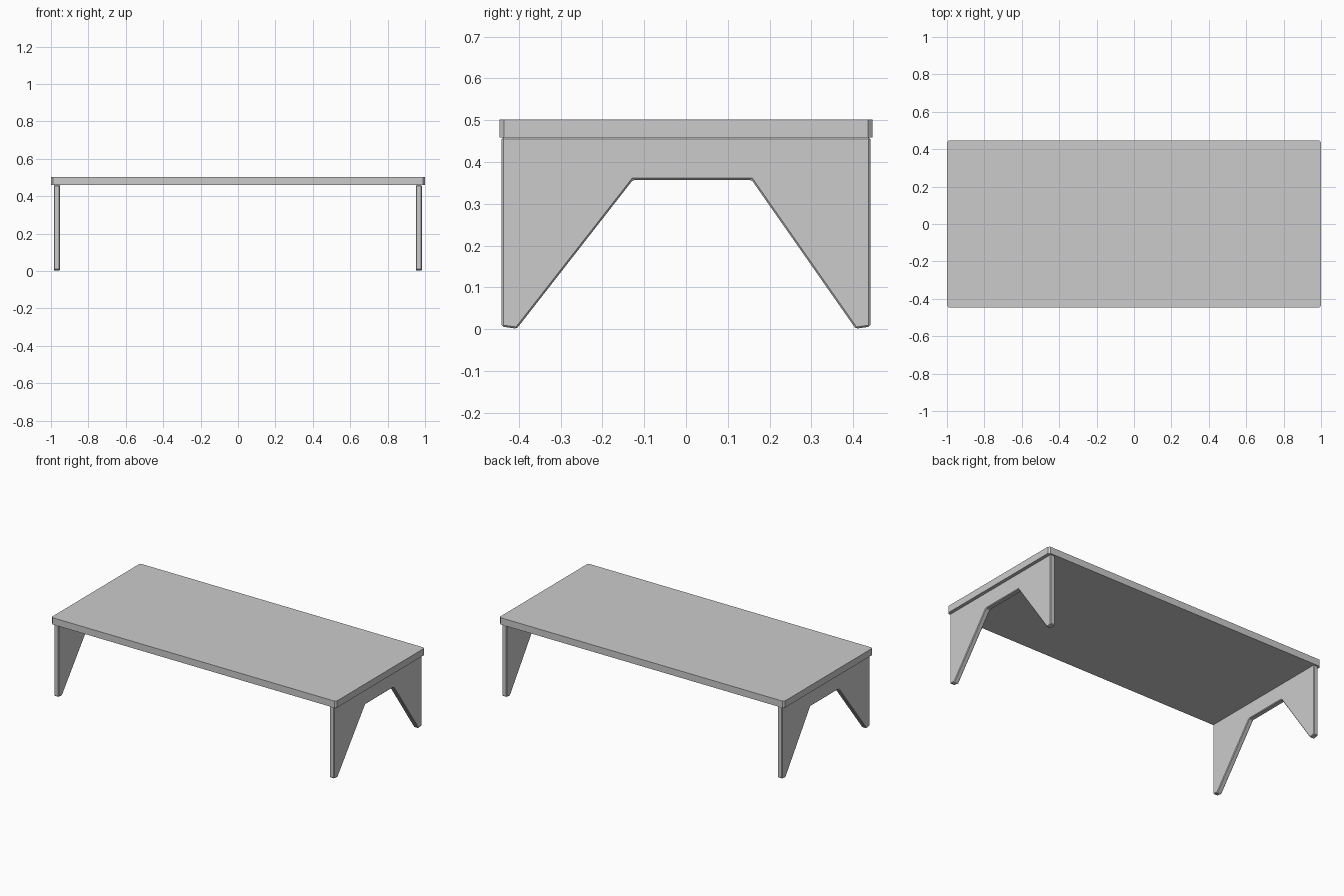
import bpy, bmesh

if "Cube" in bpy.data.objects:
    bpy.data.objects.remove(bpy.data.objects["Cube"])


def prism(name, pts, depth):
    """Extrude a planar outline along a vector into a closed solid."""
    bm = bmesh.new()
    face = bm.faces.new([bm.verts.new(p) for p in pts])
    ext = bmesh.ops.extrude_face_region(bm, geom=[face])
    verts = [g for g in ext["geom"] if isinstance(g, bmesh.types.BMVert)]
    bmesh.ops.translate(bm, verts=verts, vec=depth)
    bmesh.ops.recalc_face_normals(bm, faces=bm.faces)
    me = bpy.data.meshes.new(name)
    bm.to_mesh(me)
    bm.free()
    ob = bpy.data.objects.new(name, me)
    bpy.context.collection.objects.link(ob)
    return ob


# Table top: flat slab with slightly clipped vertical corners
X, Y, C = 1.0, 0.446, 0.01
BOTTOM, TOP = 0.459, 0.502
outline = []
for sx, sy in ((1, 1), (-1, 1), (-1, -1), (1, -1)):
    pair = [(sx * X, sy * (Y - C), BOTTOM), (sx * (X - C), sy * Y, BOTTOM)]
    outline += pair if sx * sy > 0 else pair[::-1]
prism("table_top", outline, (0, 0, TOP - BOTTOM))

# End panels: trapezoid cut-out leaves two tapering feet
profile = [(-0.441, BOTTOM), (-0.441, 0.006), (-0.405, 0.001), (-0.127, 0.357),
           (0.157, 0.357), (0.406, 0.001), (0.441, 0.006), (0.441, BOTTOM)]
THICK = 0.032
for name, x in (("left_leg_panel", -0.984), ("right_leg_panel", 0.951)):
    leg = prism(name, [(x, y, z) for y, z in profile], (THICK, 0, 0))
    bev = leg.modifiers.new("edge_bevel", 'BEVEL')
    bev.width = 0.004
    bev.segments = 1
    bev.limit_method = 'ANGLE'
